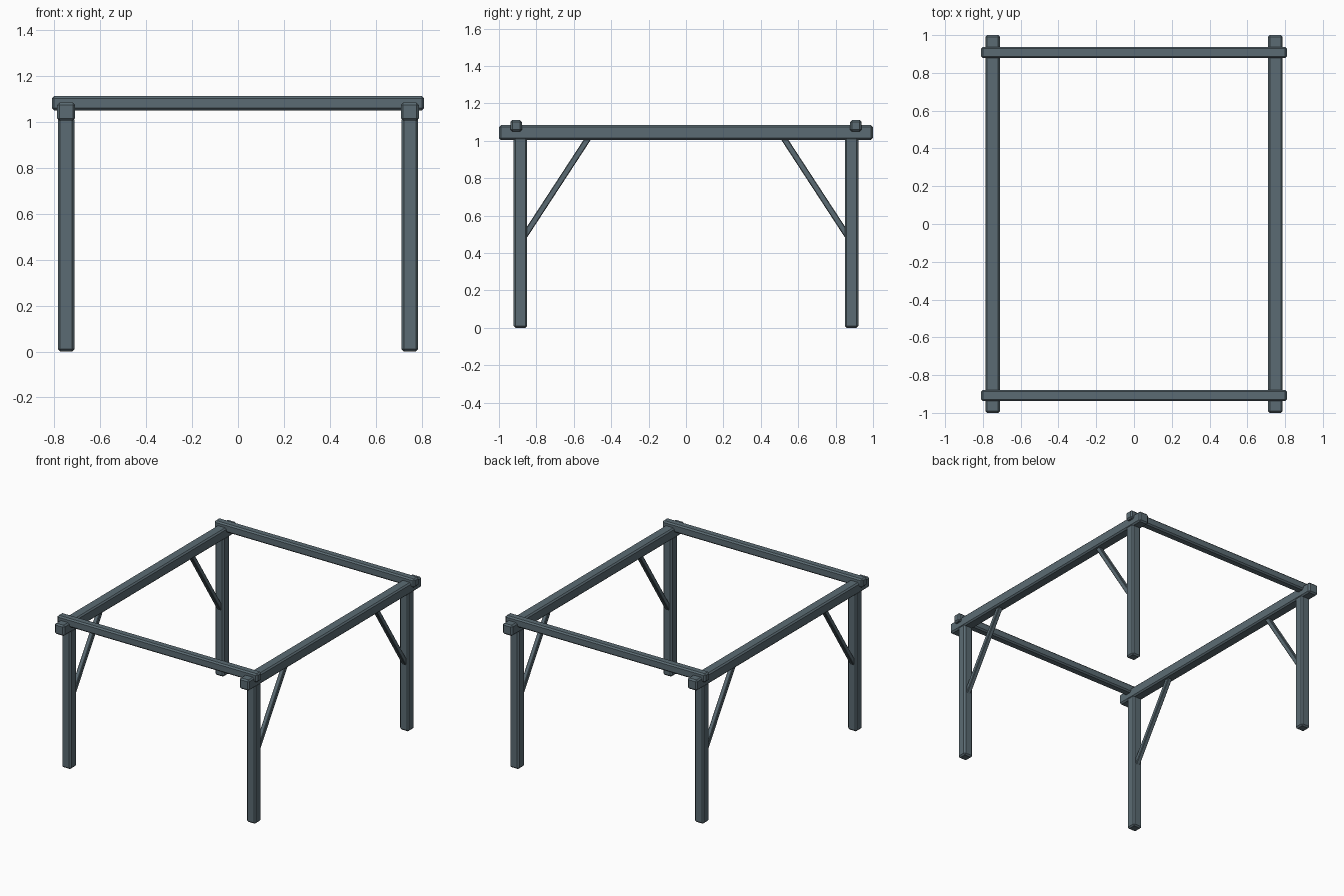
import bpy
from mathutils import Vector

if "Cube" in bpy.data.objects:
    bpy.data.objects.remove(bpy.data.objects["Cube"])

slate = bpy.data.materials.new("slate_grey")
slate.diffuse_color = (0.105, 0.148, 0.172, 1.0)
slate.use_nodes = True
slate.node_tree.nodes["Principled BSDF"].inputs["Base Color"].default_value = slate.diffuse_color


def timber(name, start, end, width, depth, chamfer):
    """Chamfered square timber running from start to end (width along x where possible)."""
    start, end = Vector(start), Vector(end)
    axis = end - start
    bpy.ops.mesh.primitive_cube_add(size=1)
    obj = bpy.context.object
    obj.name = name
    obj.scale = (width, depth, axis.length)
    bpy.ops.object.transform_apply(location=False, rotation=False, scale=True)
    obj.location = (start + end) / 2
    obj.rotation_mode = 'QUATERNION'
    obj.rotation_quaternion = Vector((0, 0, 1)).rotation_difference(axis)
    bevel = obj.modifiers.new("chamfer", 'BEVEL')
    bevel.width = chamfer
    bevel.segments = 1
    obj.data.materials.append(slate)
    return obj


POST_X, POST_Y, RAIL_Y = 0.748, 0.885, 0.908

for sx, side in ((-1, "left"), (1, "right")):
    x = sx * POST_X
    # long side beam resting on the posts
    timber(f"{side}_beam", (x, -1, 1.044), (x, 1, 1.044), 0.078, 0.078, 0.01)
    for sy, end in ((-1, "front"), (1, "back")):
        # upright post
        timber(f"{end}_{side}_post", (x, sy * POST_Y, 0),
               (x, sy * POST_Y, 1.02), 0.072, 0.072, 0.01)
        # diagonal brace from post to beam
        timber(f"{end}_{side}_brace", (x, sy * 0.876, 0.472),
               (x, sy * 0.508, 1.036), 0.032, 0.032, 0.004)

# cross rails notched over the beams
for sy, end in ((-1, "front"), (1, "back")):
    timber(f"{end}_cross_rail", (-0.81, sy * RAIL_Y, 1.08),
           (0.81, sy * RAIL_Y, 1.08), 0.062, 0.06, 0.01)
